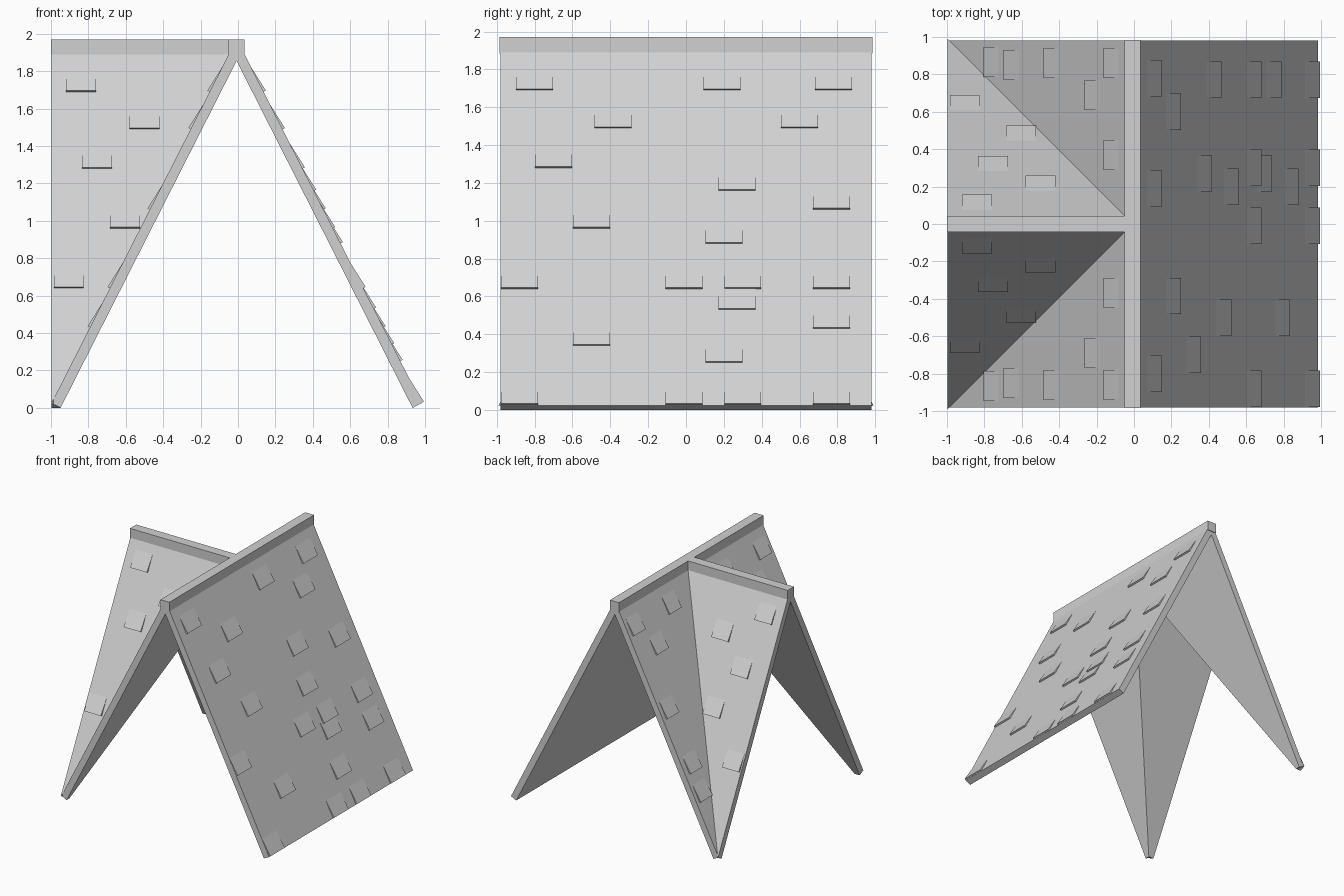
import bpy, bmesh
from math import radians
from mathutils import Matrix, Vector

cube = bpy.data.objects.get("Cube")
if cube:
    bpy.data.objects.remove(cube, do_unlink=True)

# One flat stone grey for everything
grey = bpy.data.materials.new("light_grey")
grey.use_nodes = True
COLOUR = (0.64, 0.64, 0.64, 1)
grey.diffuse_color = COLOUR
grey.node_tree.nodes["Principled BSDF"].inputs["Base Color"].default_value = COLOUR

CENTRE = -0.0075                 # x of the main ridge
HALF = 0.0425                    # half width of the ridge beams
EAVE, EAVE_Z, TOP_Z = 0.99, 0.025, 1.89
THICK, LIP, LONG = 0.055, 0.014, 0.15
down = Vector((EAVE - HALF, EAVE_Z - TOP_Z)).normalized()
out = Vector((-down.y, down.x))


def finish(name, bm, angle=0):
    """Turn a slope-space mesh about the ridge crossing and link it."""
    bmesh.ops.recalc_face_normals(bm, faces=bm.faces)
    bm.transform(Matrix.Translation((CENTRE, 0, 0)) @ Matrix.Rotation(radians(angle), 4, "Z"))
    mesh = bpy.data.meshes.new(name)
    bm.to_mesh(mesh)
    bm.free()
    mesh.materials.append(grey)
    bpy.context.collection.objects.link(bpy.data.objects.new(name, mesh))


def extrude(bm, profile, y0, y1):
    """Prism with a (distance, height) profile running along the ridge."""
    a, b = [[bm.verts.new((p[0], y, p[1])) for p in profile] for y in (y0, y1)]
    bm.faces.new(a)
    bm.faces.new(b[::-1])
    for i in range(len(a)):
        j = (i + 1) % len(a)
        bm.faces.new((a[i], b[i], b[j], a[j]))


def slab(name, angle, y0, y1, valley=0):
    eave = Vector((EAVE, EAVE_Z))
    bm = bmesh.new()
    extrude(bm, [(0, 1.855), (0, TOP_Z), (HALF, TOP_Z), eave, eave - out * THICK], y0, y1)
    if valley:                   # mitre along the valley
        bmesh.ops.bisect_plane(bm, geom=bm.verts[:] + bm.edges[:] + bm.faces[:],
                               plane_co=(0, 0, 0), plane_no=(1, -valley, 0), clear_outer=True)
        bmesh.ops.holes_fill(bm, edges=[e for e in bm.edges if e.is_boundary])
    finish(name, bm, angle)


def shingles(name, angle, spots, width):
    """Wedges lying flush at the top and lifted at the lower lip."""
    bm = bmesh.new()
    for y, z in spots:
        low = Vector((HALF + (z - TOP_Z) * down.x / down.y, z))
        extrude(bm, [low - down * LONG, low + out * LIP, low - out * 0.005],
                y - width / 2, y + width / 2)
    finish(name, bm, angle)


def beam(name, x0, x1, y):
    bm = bmesh.new()
    extrude(bm, [(x0, 1.885), (x0, 1.97), (x1, 1.97), (x1, 1.885)], -y, y)
    finish(name, bm)


# Ridge beams
beam("main_ridge", -HALF, HALF, 0.985)
beam("cross_ridge", -1 - CENTRE, -HALF, HALF)

# Roof slopes: one full, four triangular meeting at the valleys
slab("left_slope", 0, -0.98, 0.98)
slab("right_slope_front", 180, 0, 0.98, 1)
slab("right_slope_back", 180, -0.98, 0, -1)
slab("cross_slope_back", 90, 0, 0.99, 1)
slab("cross_slope_front", -90, -0.99, 0, -1)

# Raised shingles on the full slope, by row height
rows = {1.69: (-0.8, 0.19, 0.78), 1.49: (-0.385, 0.6), 1.28: (-0.7,), 1.16: (0.27,),
        1.06: (0.77,), 0.96: (-0.5,), 0.88: (0.2,), 0.64: (-0.88, -0.01, 0.3, 0.77),
        0.53: (0.27,), 0.43: (0.77,), 0.34: (-0.5,), 0.25: (0.2,),
        0.027: (-0.88, -0.01, 0.3, 0.77)}
shingles("left_shingles", 0, [(y, z) for z, ys in rows.items() for y in ys], 0.195)

# Shingles on the triangular slopes, mirrored front to back
side = [(0.37, 1.69), (0.86, 1.69), (0.69, 1.49), (0.86, 1.06), (0.85, 0.64), (0.865, 0.43)]
cross = [(0.84, 1.69), (0.5, 1.49), (0.755, 1.28), (0.605, 0.96), (0.905, 0.64)]
for s, end in ((1, "front"), (-1, "back")):
    shingles("right_shingles_" + end, 180, [(s * y, z) for y, z in side], 0.16)
    shingles("cross_shingles_" + end, -90 * s, [(-s * (y + CENTRE), z) for y, z in cross], 0.16)
